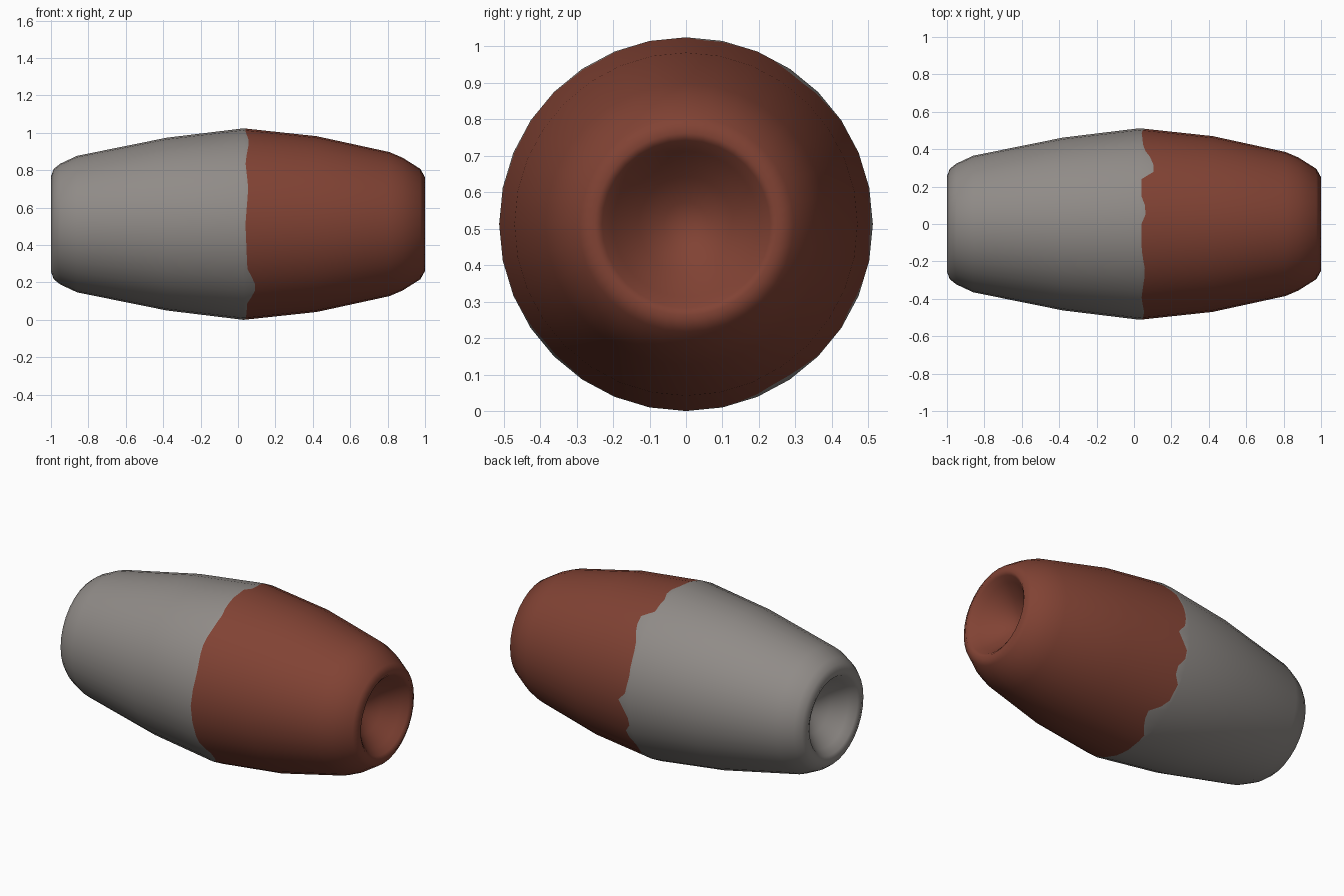
import bpy, bmesh, math

cube = bpy.data.objects.get("Cube")
if cube:
    bpy.data.objects.remove(cube, do_unlink=True)

SIDES = 32
RADIUS = 0.512


def material(name, rgb):
    mat = bpy.data.materials.new(name)
    mat.use_nodes = True
    color = (*rgb, 1)
    mat.diffuse_color = color
    bsdf = mat.node_tree.nodes["Principled BSDF"]
    bsdf.inputs["Base Color"].default_value = color
    bsdf.inputs["Roughness"].default_value = 0.7
    return mat


# Profiles as (x, radius), from dimple centre to widest ring and back
left_profile = [(-0.81, 0), (-0.825, 0.06), (-0.875, 0.13), (-0.95, 0.2),
                (-0.99, 0.23), (-1, 0.255), (-0.985, 0.295), (-0.95, 0.323),
                (-0.86, 0.365), (-0.38, 0.462), (0.03, RADIUS)]
right_profile = [(0.42, 0.47), (0.81, 0.385), (0.88, 0.355), (0.975, 0.295),
                 (1, 0.25), (0.985, 0.23), (0.95, 0.2), (0.875, 0.13),
                 (0.825, 0.06), (0.81, 0)]

# Ragged paint edge: (degrees round the barrel from the front, x)
paint_edge = [(0, 0.04), (22, 0.055), (40, 0.04), (60, 0.06), (75, 0.04),
              (90, 0.04), (98, 0.07), (107, 0.04), (120, 0.04), (124, 0.11),
              (132, 0.1), (143, 0.05), (165, 0.04), (176, 0.06), (181, 0.11),
              (189, 0.04), (199, 0.04), (205, 0.1), (212, 0.04), (228, 0.05),
              (236, 0.13), (245, 0.11), (253, 0.05), (275, 0.04), (305, 0.05),
              (313, 0.09), (322, 0.09), (332, 0.05), (360, 0.04)]


def edge_x(degrees):
    for (a, xa), (b, xb) in zip(paint_edge, paint_edge[1:]):
        if a <= degrees <= b:
            return xa + (xb - xa) * (degrees - a) / (b - a)


def edge_point(degrees):
    x = edge_x(degrees)
    (xa, ra), (xb, rb) = left_profile[-1], right_profile[0]
    return x, ra + (rb - ra) * (x - xa) / (xb - xa)


bm = bmesh.new()


def ring(point_at):
    """One ring of corners and edge midpoints round the x axis."""
    verts = []
    for i in range(SIDES * 2):
        angle = math.pi * i / SIDES
        x, r = point_at(math.degrees(angle))
        if r == 0:
            return [bm.verts.new((x, 0, RADIUS))]
        if i % 2:
            r *= math.cos(math.pi / SIDES)
        verts.append(bm.verts.new((x, -r * math.cos(angle),
                                   RADIUS + r * math.sin(angle))))
    return verts


def bridge(a, b, mat_index):
    n = max(len(a), len(b))
    for i in range(n):
        j = (i + 1) % n
        if len(a) == 1:
            corners = (a[0], b[i], b[j])
        elif len(b) == 1:
            corners = (a[i], b[0], a[j])
        else:
            corners = (a[i], b[i], b[j], a[j])
        face = bm.faces.new(corners)
        face.material_index = mat_index
        face.smooth = True


# Barrel with a dimple in each end, coloured on either side of the paint edge
rings = [ring(lambda d, p=p: p) for p in left_profile]
rings.append(ring(edge_point))
rings += [ring(lambda d, p=p: p) for p in right_profile]
for i, (a, b) in enumerate(zip(rings, rings[1:])):
    bridge(a, b, 0 if i < len(left_profile) else 1)
bmesh.ops.recalc_face_normals(bm, faces=bm.faces)

mesh = bpy.data.meshes.new("barrel_bead")
bm.to_mesh(mesh)
bm.free()
mesh.materials.append(material("warm grey", (0.28, 0.26, 0.245)))
mesh.materials.append(material("red brown", (0.22, 0.055, 0.034)))
bead = bpy.data.objects.new("barrel_bead", mesh)
bpy.context.collection.objects.link(bead)
